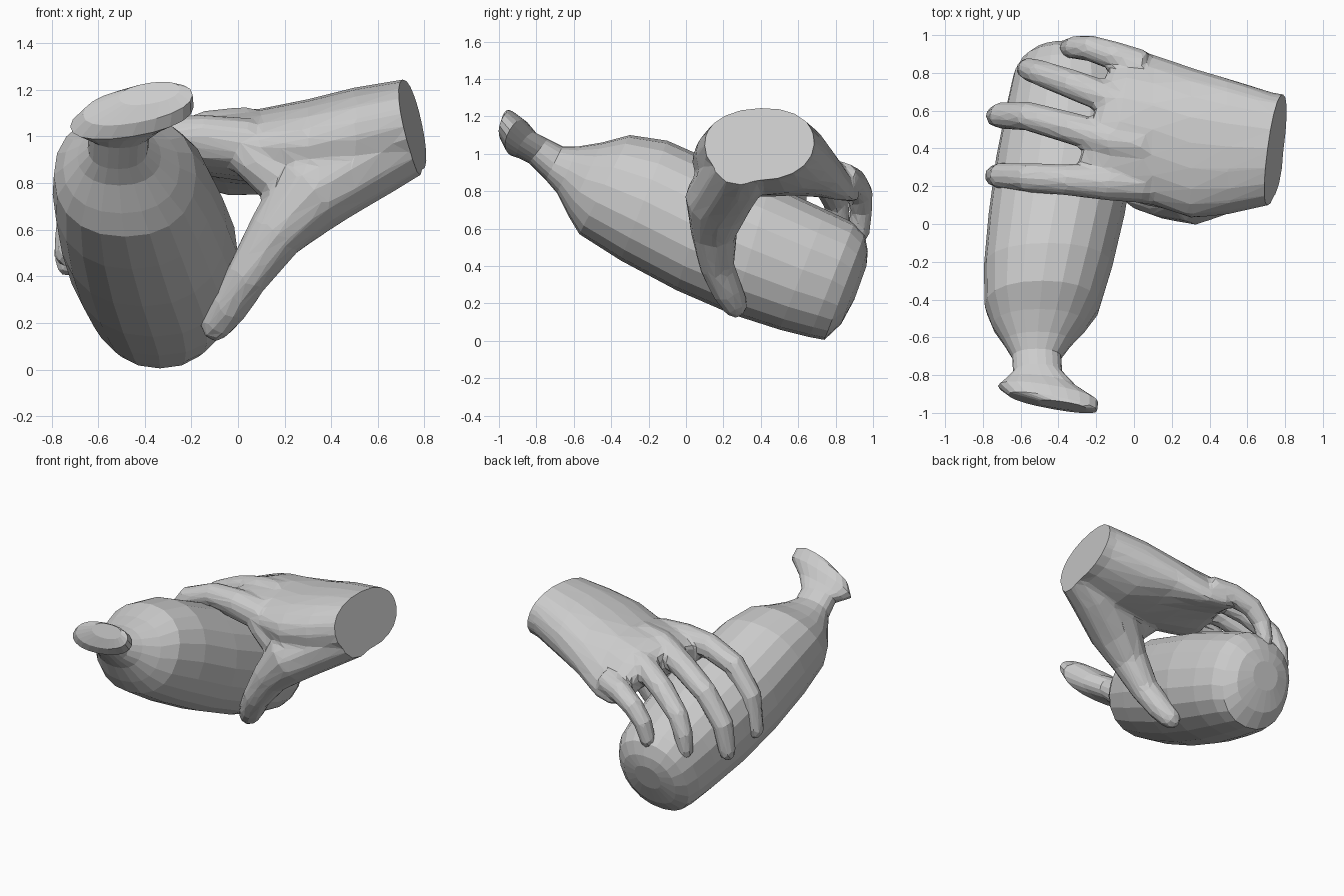
import bpy, bmesh
from math import cos, sin, pi
from mathutils import Vector as V

if "Cube" in bpy.data.objects:
    bpy.data.objects.remove(bpy.data.objects["Cube"])


def loft(bm, sections, n, power=1.0):
    """Skin rings given as (centre, half axis u, half axis v), capped at both ends."""
    rings = []
    for c, u, v in sections:
        ring = []
        for i in range(n):
            a = 2 * pi * i / n
            s, t = cos(a), sin(a)
            s = abs(s) ** power * (1 if s > 0 else -1)
            t = abs(t) ** power * (1 if t > 0 else -1)
            ring.append(bm.verts.new(V(c) + V(u) * s + V(v) * t))
        rings.append(ring)
    for a, b in zip(rings, rings[1:]):
        for i in range(n):
            j = (i + 1) % n
            bm.faces.new((a[i], a[j], b[j], b[i]))
    bm.faces.new(rings[0][::-1])
    bm.faces.new(rings[-1])


def tube(bm, pts, n=12):
    """Rounded limb through (x, y, z, radius) points."""
    p = [V(q[:3]) for q in pts]
    r = [q[3] for q in pts]
    tip = (p[-1] - p[-2]).normalized()
    p += [p[-1] + tip * r[-1] * 0.6, p[-1] + tip * r[-1]]
    r += [r[-1] * 0.8, r[-1] * 0.35]
    secs = []
    for i in range(len(p)):
        d = (p[min(i + 1, len(p) - 1)] - p[max(i - 1, 0)]).normalized()
        v = d.cross(V((0, 1, 0))).normalized()
        secs.append((p[i], v.cross(d) * r[i], v * r[i]))
    loft(bm, secs, n)


def to_object(bm, name):
    bmesh.ops.recalc_face_normals(bm, faces=bm.faces)
    me = bpy.data.meshes.new(name)
    bm.to_mesh(me)
    bm.free()
    ob = bpy.data.objects.new(name, me)
    bpy.context.collection.objects.link(ob)
    return ob


# Plump body with pinched neck and flared end: top y,z / bottom y,z / centre x / half width / slope
body = [
    (-.94, 1.23, -.98, 1.14, -.38, .13, .15),
    (-.91, 1.215, -.98, 1.06, -.43, .235, .18),
    (-.85, 1.17, -.95, 1.00, -.455, .265, .16),
    (-.80, 1.11, -.90, .98, -.49, .19, .12),
    (-.74, 1.08, -.84, .95, -.51, .13, 0),
    (-.66, 1.04, -.75, .86, -.515, .13, 0),
    (-.57, 1.04, -.69, .79, -.51, .18, 0),
    (-.45, 1.06, -.63, .67, -.50, .25, 0),
    (-.30, 1.10, -.57, .57, -.485, .305, 0),
    (-.10, 1.07, -.35, .43, -.455, .34, 0),
    (.15, .96, -.05, .27, -.41, .36, 0),
    (.45, .84, .25, .14, -.365, .365, 0),
    (.75, .70, .50, .06, -.34, .335, 0),
    (.90, .63, .66, .02, -.335, .305, 0),
    (.955, .57, .74, .005, -.335, .265, 0),
    (.972, .48, .83, .09, -.34, .20, 0),
    (.965, .40, .90, .22, -.345, .10, 0),
]
bm = bmesh.new()
loft(bm, [((cx, (ty + by) / 2, (tz + bz) / 2), (w, -w * s, w * s), (0, (ty - by) / 2, (tz - bz) / 2))
          for ty, tz, by, bz, cx, w, s in body], 20, 0.9)
to_object(bm, "bottle_body")

# Forearm and palm: x, centre y, centre z, half width y, slant, half height
arm = [
    (.95, .37, 1.08, .29, 0, .20),
    (.74, .40, 1.05, .295, 0, .20),
    (.50, .41, .995, .36, 0, .215),
    (.30, .43, .965, .40, 0, .195),
    (.10, .50, .955, .40, 0, .165),
    (-.08, .53, .96, .40, .06, .14),
    (-.17, .54, .955, .38, .09, .115),
    (-.22, .55, .95, .34, .11, .08),
]
bm = bmesh.new()
loft(bm, [((x, y, z), (s, w, 0), (0, 0, h)) for x, y, z, w, s, h in arm], 20, 0.92)
# Let the little-finger side droop
for v in bm.verts:
    v.co.z -= 1.1 * max(0, v.co.y - .52) ** 2 * max(0, min(1, (.6 - v.co.x) / .5))

# Thumb, thumb web and four fingers wrapping over the body
digits = [
    [(.82, .33, 1.03, .15), (.55, .26, .90, .18), (.30, .17, .75, .18), (.16, .15, .58, .125),
     (.04, .165, .40, .095), (-.04, .22, .27, .086), (-.09, .26, .195, .072)],
    [(.30, .20, .75, .13), (.17, .20, .83, .12), (.05, .20, .92, .10)],
    [(.05, .22, .97, .11), (-.15, .22, 1.0, .095), (-.35, .235, 1.0, .085), (-.56, .245, .92, .078),
     (-.70, .255, .74, .072), (-.735, .255, .50, .058)],
    [(.05, .42, 1.02, .11), (-.12, .44, 1.02, .095), (-.34, .51, .95, .085), (-.56, .57, .84, .078),
     (-.70, .575, .65, .072), (-.73, .57, .46, .058)],
    [(.05, .64, .97, .10), (-.12, .66, .97, .085), (-.33, .74, .87, .08), (-.50, .80, .745, .07),
     (-.555, .82, .63, .064), (-.57, .82, .52, .055)],
    [(.05, .83, .87, .09), (-.10, .89, .85, .078), (-.23, .93, .79, .07), (-.31, .935, .70, .063),
     (-.345, .93, .58, .054)],
]
for d in digits:
    tube(bm, d)
hand = to_object(bm, "hand")

# Fuse the hand into one skin, then reduce it to facets
m = hand.modifiers.new("fuse", 'REMESH')
m.mode = 'VOXEL'
m.voxel_size = 0.014
m = hand.modifiers.new("soften", 'SMOOTH')
m.factor = 0.5
m.iterations = 12
m = hand.modifiers.new("facet", 'DECIMATE')
m.ratio = 0.03
bpy.context.view_layer.update()
done = bpy.data.meshes.new_from_object(hand.evaluated_get(bpy.context.evaluated_depsgraph_get()))
hand.modifiers.clear()

# Flat slanted cut at the wrist
bm = bmesh.new()
bm.from_mesh(done)
cut = bmesh.ops.bisect_plane(bm, geom=bm.verts[:] + bm.edges[:] + bm.faces[:], plane_co=(.75, .4, 1.05),
                             plane_no=(1, -.14, .22), clear_outer=True)
edges = [e for e in cut["geom_cut"] if isinstance(e, bmesh.types.BMEdge)]
bmesh.ops.holes_fill(bm, edges=edges, sides=0)
for f in bm.faces:
    f.smooth = False
bmesh.ops.recalc_face_normals(bm, faces=bm.faces)
bm.to_mesh(done)
bm.free()
hand.data = done
